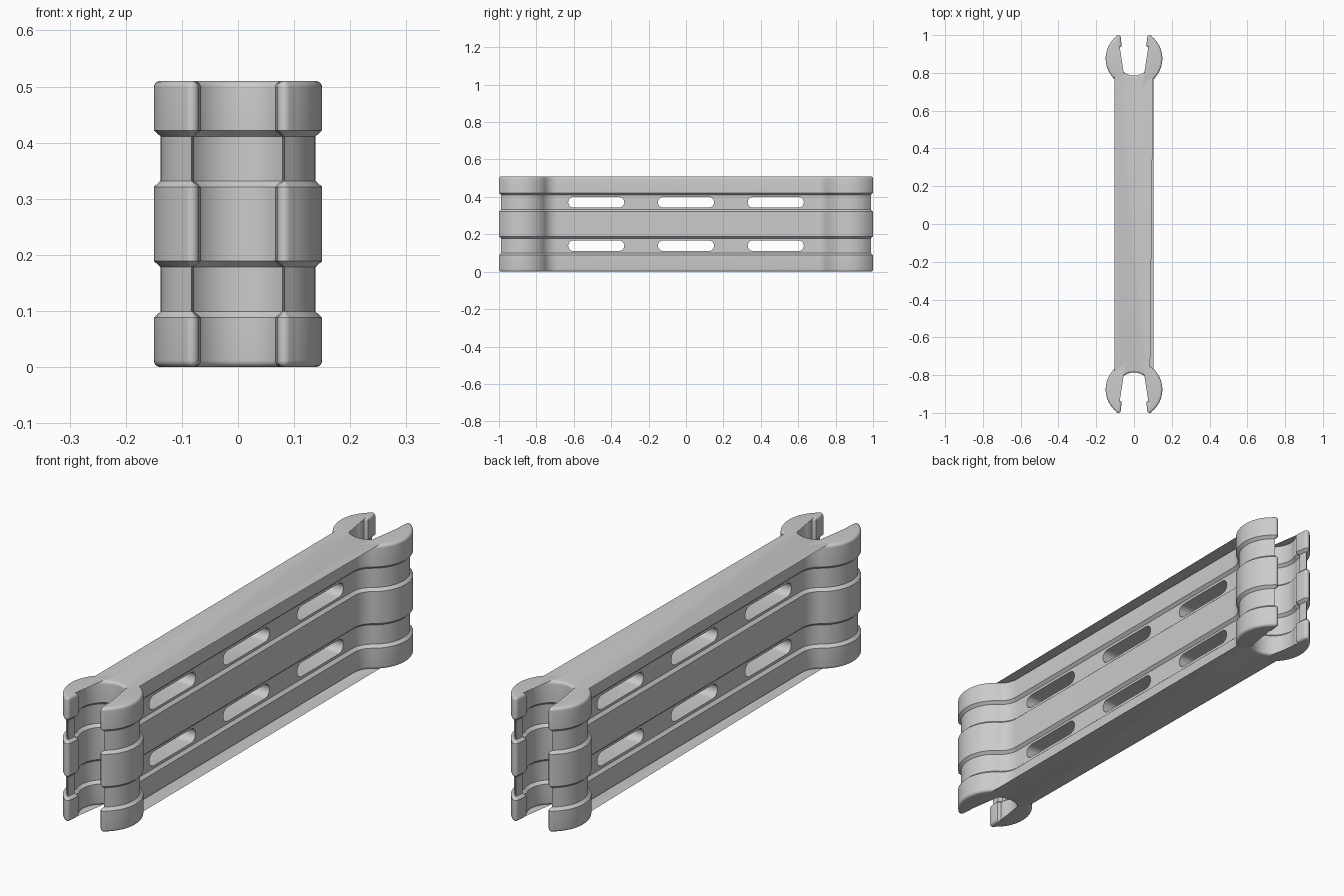
import bpy, bmesh
from math import sin, cos, pi, atan2, sqrt, radians
from mathutils import Vector

cube = bpy.data.objects.get("Cube")
if cube:
    bpy.data.objects.remove(cube, do_unlink=True)

HEIGHT = 0.51
CLIP_Y = -0.876            # centre of the front clip
R_IN, R_OUT = 0.09, 0.15   # clip ring
HALF, FILLET = 0.05, 0.08  # half thickness of the bar, fillet into the clip
ROUND = 0.012              # rounding of the top and bottom rims
GROOVE = 0.012             # depth of the recessed bands

mat = bpy.data.materials.new("grey_plastic")
mat.use_nodes = True
grey = (0.6, 0.6, 0.6, 1)
mat.diffuse_color = grey
mat.node_tree.nodes["Principled BSDF"].inputs["Base Color"].default_value = grey


def arc(cx, cy, r, a0, a1, n):
    return [Vector((cx + r * cos(a0 + (a1 - a0) * i / n),
                    cy + r * sin(a0 + (a1 - a0) * i / n))) for i in range(n + 1)]


def clip_outline():
    """Closed counter-clockwise outline of the bar with a clip at each end."""
    # inner ring, snap tooth and rounded tip
    pts = arc(0, CLIP_Y, R_IN, pi / 2, -radians(27), 20)
    pts += [Vector(p) for p in ((0.081, -0.934), (0.067, -0.941), (0.066, -0.95))]
    tip = Vector((0.083, -0.987))
    out = atan2(tip.y - CLIP_Y, tip.x)
    pts += arc(tip.x, tip.y, 0.013, -pi, out, 8)
    # outer ring and fillet into the bar
    rise = sqrt((R_OUT + FILLET) ** 2 - (HALF + FILLET) ** 2)
    join = atan2(rise, HALF + FILLET)
    pts += arc(0, CLIP_Y, R_OUT, out, join, 28)[1:]
    pts += arc(HALF + FILLET, CLIP_Y + rise, FILLET, pi + join, pi, 10)[1:]
    # mirror to the back, then to the other side
    half = pts + [Vector((p.x, -p.y)) for p in reversed(pts)]
    return half + [Vector((-p.x, p.y)) for p in reversed(half[1:-1])]


def inset(poly, d):
    """Move every edge of the outline inward by d."""
    result = []
    for i, p in enumerate(poly):
        a = (p - poly[i - 1]).normalized()
        b = (poly[(i + 1) % len(poly)] - p).normalized()
        na, nb = Vector((-a.y, a.x)), Vector((-b.y, b.x))
        result.append(p + (na + nb) * (d / max(0.4, 1 + na.dot(nb))))
    return result


# Height and inset of each ring: rounded rim, two recessed bands, rounded rim
rim = [(ROUND * (1 - cos(t)), ROUND * (1 - sin(t)))
       for t in (i * pi / 10 for i in range(6))]
lower = rim + [(0.088, 0), (0.099, GROOVE), (0.178, GROOVE), (0.189, 0)]
levels = lower + [(HEIGHT - z, d) for z, d in reversed(lower)]

bm = bmesh.new()
base = clip_outline()
rings = [[bm.verts.new((p.x, p.y, z)) for p in inset(base, d)] for z, d in levels]
n = len(base)
for r0, r1 in zip(rings, rings[1:]):
    for i in range(n):
        j = (i + 1) % n
        bm.faces.new((r0[i], r0[j], r1[j], r1[i]))
bm.faces.new(rings[0][::-1])
bm.faces.new(rings[-1])


def make_object(name, bm):
    mesh = bpy.data.meshes.new(name)
    bm.to_mesh(mesh)
    bm.free()
    mesh.materials.append(mat)
    obj = bpy.data.objects.new(name, mesh)
    bpy.context.collection.objects.link(obj)
    return obj


connector = make_object("double_clip_connector", bm)

# Rounded slots through the bar, three in each recessed band
bm = bmesh.new()
for z in (0.139, HEIGHT - 0.139):
    for y in (-0.48, 0, 0.48):
        r, reach = 0.029, 0.15 - 0.029
        shape = arc(y + reach, z, r, -pi / 2, pi / 2, 10) + arc(y - reach, z, r, pi / 2, 3 * pi / 2, 10)
        face = bm.faces.new([bm.verts.new((-0.1, p.x, p.y)) for p in shape])
        ext = bmesh.ops.extrude_face_region(bm, geom=[face])
        bmesh.ops.translate(bm, vec=(0.2, 0, 0),
                            verts=[v for v in ext["geom"] if isinstance(v, bmesh.types.BMVert)])
bmesh.ops.recalc_face_normals(bm, faces=bm.faces)
cutter = make_object("slot_cutter", bm)
cutter.hide_render = True

cut = connector.modifiers.new("slots", "BOOLEAN")
cut.operation = "DIFFERENCE"
cut.solver = "EXACT"
cut.object = cutter
bpy.ops.object.select_all(action="DESELECT")
connector.select_set(True)
bpy.context.view_layer.objects.active = connector
bpy.ops.object.modifier_apply(modifier=cut.name)
bpy.data.objects.remove(cutter, do_unlink=True)
bpy.ops.object.shade_smooth_by_angle(angle=radians(30))
